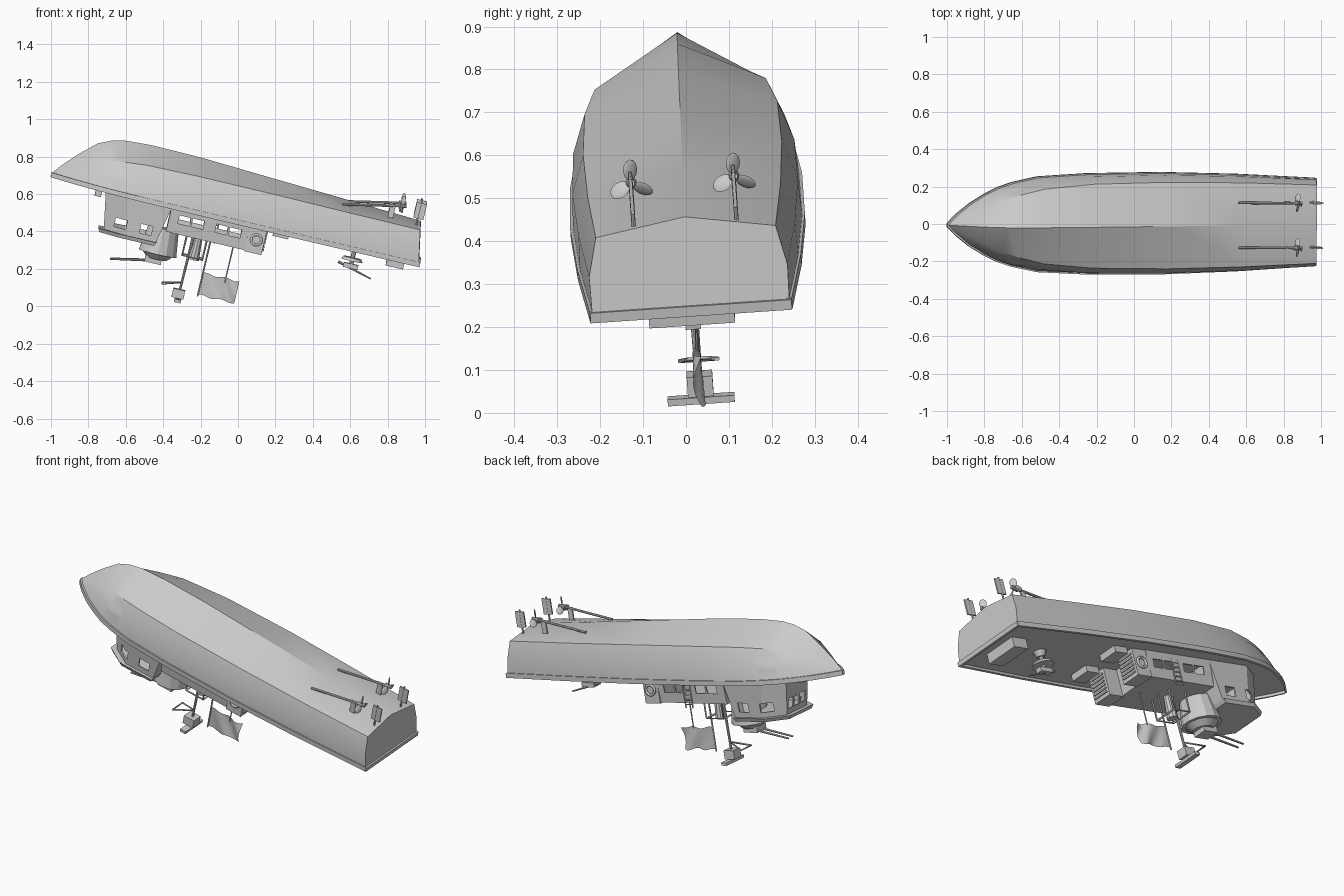
import bpy, bmesh, math
from mathutils import Matrix, Vector

if "Cube" in bpy.data.objects:
    bpy.data.objects.remove(bpy.data.objects["Cube"])

# The boat lies keel-up: x runs bow to stern, +z points to the keel, -z to the mast
POSE = (Matrix.Translation((-0.015, 0.003, 0.472))
        @ Matrix.Rotation(math.radians(0.5), 4, 'Z')
        @ Matrix.Rotation(math.radians(13.3), 4, 'Y')
        @ Matrix.Rotation(math.radians(4), 4, 'X'))
built = []


def place(name, data):
    ob = bpy.data.objects.new(name, data)
    bpy.context.collection.objects.link(ob)
    ob.matrix_world = POSE
    built.append(ob)
    return ob


def finish(name, bm):
    bmesh.ops.recalc_face_normals(bm, faces=bm.faces)
    me = bpy.data.meshes.new(name)
    bm.to_mesh(me)
    bm.free()
    return place(name, me)


def loft(name, rings):
    """Skin equal-sized closed rings and cap both ends."""
    bm = bmesh.new()
    vs = [[bm.verts.new(p) for p in r] for r in rings]
    n = len(vs[0])
    for r, q in zip(vs, vs[1:]):
        for i in range(n):
            bm.faces.new((r[i], r[(i + 1) % n], q[(i + 1) % n], q[i]))
    bm.faces.new(vs[0])
    bm.faces.new(vs[-1])
    return finish(name, bm)


def boxes(name, spans):
    """One object of boxes given as (x0, x1, y0, y1, z0, z1)."""
    bm = bmesh.new()
    for x0, x1, y0, y1, z0, z1 in spans:
        mat = Matrix.Translation(((x0 + x1) / 2, (y0 + y1) / 2, (z0 + z1) / 2)) \
            @ Matrix.Diagonal((x1 - x0, y1 - y0, z1 - z0, 1))
        bmesh.ops.create_cube(bm, size=1, matrix=mat)
    return finish(name, bm)


def cyl(name, p, q, r0, r1, sides=12):
    p, q = Vector(p), Vector(q)
    bm = bmesh.new()
    mat = Matrix.Translation((p + q) / 2) @ (q - p).to_track_quat('Z', 'Y').to_matrix().to_4x4()
    bmesh.ops.create_cone(bm, cap_ends=True, segments=sides, radius1=r0, radius2=r1,
                          depth=(q - p).length, matrix=mat)
    return finish(name, bm)


def tube(name, pts, r, cyclic=False):
    cu = bpy.data.curves.new(name, 'CURVE')
    cu.dimensions = '3D'
    cu.bevel_depth, cu.bevel_resolution, cu.use_fill_caps = r, 1, True
    sp = cu.splines.new('POLY')
    sp.points.add(len(pts) - 1)
    for pt, co in zip(sp.points, pts):
        pt.co = (*co, 1)
    sp.use_cyclic_u = cyclic
    return place(name, cu)


def hollow_and_cut(ob, spans):
    """Turn a solid into a thin shell with window openings."""
    cutter = boxes("window_cutter", spans)
    cutter.hide_render = True
    solid = ob.modifiers.new("shell", 'SOLIDIFY')
    solid.thickness = 0.012
    cut = ob.modifiers.new("windows", 'BOOLEAN')
    cut.object, cut.operation, cut.solver = cutter, 'DIFFERENCE', 'EXACT'
    dg = bpy.context.evaluated_depsgraph_get()
    me = bpy.data.meshes.new_from_object(ob.evaluated_get(dg))
    ob.modifiers.clear()
    ob.data = me
    built.remove(cutter)
    bpy.data.objects.remove(cutter)


# Hull stations: x, deck half width, chine half width, chine z, keel z
stations = [(-1.012, .003, .002, .003, .006), (-.96, .055, .03, .035, .07),
            (-.89, .11, .065, .085, .144), (-.807, .16, .11, .13, .22),
            (-.735, .195, .14, .152, .253), (-.66, .22, .165, .165, .269),
            (-.52, .25, .2, .18, .277), (-.25, .265, .225, .187, .273),
            (.16, .268, .232, .187, .253), (.576, .255, .225, .183, .233),
            (1.01, .23, .21, .18, .214)]
rings = []
for x, dw, cw, cz, kz in stations:
    half = [(dw, 0), ((dw + cw) / 2 + .05 * dw, cz / 2), (cw, cz)]
    ring = half + [(0, kz)] + [(-y, z) for y, z in reversed(half)]
    rake = .19 if x > 1 else 0
    rings.append([(x - rake * z, y, z) for y, z in ring])
hull = loft("hull", rings)

# Gunwale band round the deck edge
for side, label in ((1, "left"), (-1, "right")):
    loft("gunwale_" + label, [[(x, side * (w + o), z) for o, z in
         ((.006, .012), (.006, -.014), (-.008, -.014), (-.008, .012))]
         for x, w, *_ in stations])
boxes("transom_rail", [(1.0, 1.017, -.235, .235, -.014, .01)])

# Flush side hatch plates wrapped onto the bow
for side in (1, -1):
    bm = bmesh.new()
    mat = Matrix.Translation((-.68, side * .23, .09)) @ Matrix.Rotation(math.pi / 2, 4, 'X')
    bmesh.ops.create_grid(bm, x_segments=6, y_segments=6, size=.055, matrix=mat)
    plate = finish("bow_side_plate", bm)
    wrap = plate.modifiers.new("wrap", 'SHRINKWRAP')
    wrap.target, wrap.offset = hull, .002


# Wheelhouse with faceted front and brimmed roof
def plan(front, back, nose, width, z):
    pts = [(back, width), (front + .11, width), (front, nose)]
    return [(x, y, z) for x, y in pts] + [(x, -y, z) for x, y in reversed(pts)]


wheelhouse = loft("wheelhouse", [plan(-.71, -.34, .1, .175, .003),
                                 plan(-.67, -.385, .09, .162, -.218)])
hollow_and_cut(wheelhouse,
               [(x - .032, x + .032, -.3, .3, -.185, -.135) for x in (-.59, -.45)]
               + [(-.8, -.655, y - .022, y + .022, -.185, -.13) for y in (-.055, 0, .055)])
loft("wheelhouse_roof", [plan(-.70, -.38, .105, .178, -.214),
                         plan(-.69, -.39, .1, .17, -.234)])
boxes("anchor_winch", [(-.76, -.725, -.03, .03, -.055, 0)])

# Aft cabin with side windows
cabin = loft("cabin", [[(x, y, z) for x, y in
             ((-.345, w), (.09, w), (.09, -w), (-.345, -w))]
             for w, z in ((.175, .003), (.162, -.145))])
hollow_and_cut(cabin, [(x - .032, x + .032, -.3, .3, -.088, -.043)
                       for x in (-.262, -.188, -.058, .016)])

# Vent blocks, lifebuoys and deck boxes on both sides
for side in (1, -1):
    y0, y1 = sorted((side * .055, side * .17))
    boxes("vent_block", [(.085, .18, y0, y1, -.15, 0)])
    boxes("vent_louvres", [(.178, .187, y0 + .012, y1 - .012, -.13 + i * .02, -.122 + i * .02)
                           for i in range(6)])
    tube("lifebuoy", [(.135 + .028 * math.cos(t), side * .174, -.076 + .028 * math.sin(t))
                      for t in (math.tau * i / 16 for i in range(16))], .007, True)
    boxes("deck_box", [(.215, .3, y0, y1, -.035, 0)])
boxes("stern_locker", [(.84, .935, -.1, .1, -.055, 0)])

# Forward gun tub with twin barrels
cyl("gun_tub", (-.36, 0, -.14), (-.36, 0, -.28), .085, .105, 14)
cyl("gun_tub_top", (-.36, 0, -.28), (-.36, 0, -.31), .085, .055, 14)
boxes("gun_breech", [(-.42, -.33, -.04, .04, -.335, -.3)])
for y in (-.02, .02):
    cyl("gun_barrel", (-.36, y, -.318), (-.6, y, -.366), .007, .005, 8)

# Stern gun on a pedestal
cyl("stern_gun_base", (.66, 0, 0), (.66, 0, -.03), .035, .02)
cyl("stern_gun_pedestal", (.66, 0, -.03), (.66, 0, -.1), .012, .012, 8)
cyl("stern_gun_ring", (.66, 0, -.062), (.66, 0, -.078), .05, .06, 14)
boxes("stern_gun_body", [(.62, .7, -.018, .018, -.12, -.095)])
cyl("stern_gun_barrel", (.59, 0, -.1), (.78, 0, -.15), .007, .004, 8)

# Mast, radar and triangular yard
cyl("mast", (-.195, 0, -.14), (-.2, 0, -.5), .008, .006, 8)
boxes("radar_housing", [(-.235, -.17, -.03, .03, -.488, -.44)])
boxes("radar_bar", [(-.215, -.18, -.078, .078, -.508, -.492)])
tube("mast_yard", [(-.195, 0, -.4), (-.3, .045, -.43), (-.3, -.045, -.43)], .005, True)
cyl("roof_searchlight", (-.165, 0, -.14), (-.165, 0, -.27), .02, .03, 10)

# Roof frame with ladder rungs
for y in (-.065, .065):
    tube("roof_frame", [(-.23, y, -.14), (-.23, y, -.255), (-.12, y, -.255), (-.12, y, -.14)], .005)
for x in (-.23, -.12):
    tube("frame_crossbar", [(x, -.065, -.255), (x, .065, -.255)], .005)
for side in (-.045, .045):
    tube("ladder_rail", [(-.1 + side / 2, .17, 0), (-.1 + side / 2, .168, -.17)], .004)
for i in range(6):
    z = -.02 - .026 * i
    tube("ladder_rung", [(-.122, .17, z), (-.078, .17, z)], .003)

# Flag poles and rippled flag
cyl("flag_pole", (-.1, 0, -.14), (-.1, 0, -.455), .005, .004, 8)
cyl("whip_pole", (.025, 0, -.14), (.025, 0, -.35), .004, .003, 8)
bm = bmesh.new()
bmesh.ops.create_grid(bm, x_segments=14, y_segments=8, size=1)
for v in bm.verts:
    u, w = v.co.x, v.co.y
    v.co = (.1 * u, .014 * (u + 1) / 2 * math.sin(5 * u + 2 * w),
            -.386 + .06 * w + .005 * math.sin(6 * u))
finish("flag", bm)

# Shafts, struts, propellers and rudders
for y in (-.12, .12):
    cyl("propeller_shaft", (.54, y, .212), (.87, y, .28), .007, .007, 8)
    cyl("propeller_hub", (.835, y, .272), (.875, y, .28), .014, .009, 10)
    boxes("shaft_strut", [(.79, .82, y - .004, y + .004, .2, .272)])
    boxes("rudder", [(.925, .98, y - .004, y + .004, .23, .315)])
    cyl("rudder_stock", (.95, y, .19), (.95, y, .325), .005, .005, 8)
    bm = bmesh.new()
    for k in range(3):
        blade = (Matrix.Translation((.853, y, .276)) @ Matrix.Rotation(k * math.tau / 3, 4, 'X')
                 @ Matrix.Translation((0, 0, .031)) @ Matrix.Rotation(math.radians(35), 4, 'Z')
                 @ Matrix.Diagonal((.004, .02, .025, 1)))
        bmesh.ops.create_uvsphere(bm, u_segments=10, v_segments=6, radius=1, matrix=blade)
    finish("propeller_blades", bm)

# Smooth curved parts, keep hard edges
for ob in built:
    if ob.type == 'MESH':
        ob.select_set(True)
        bpy.context.view_layer.objects.active = ob
bpy.ops.object.shade_smooth_by_angle(angle=math.radians(25))
